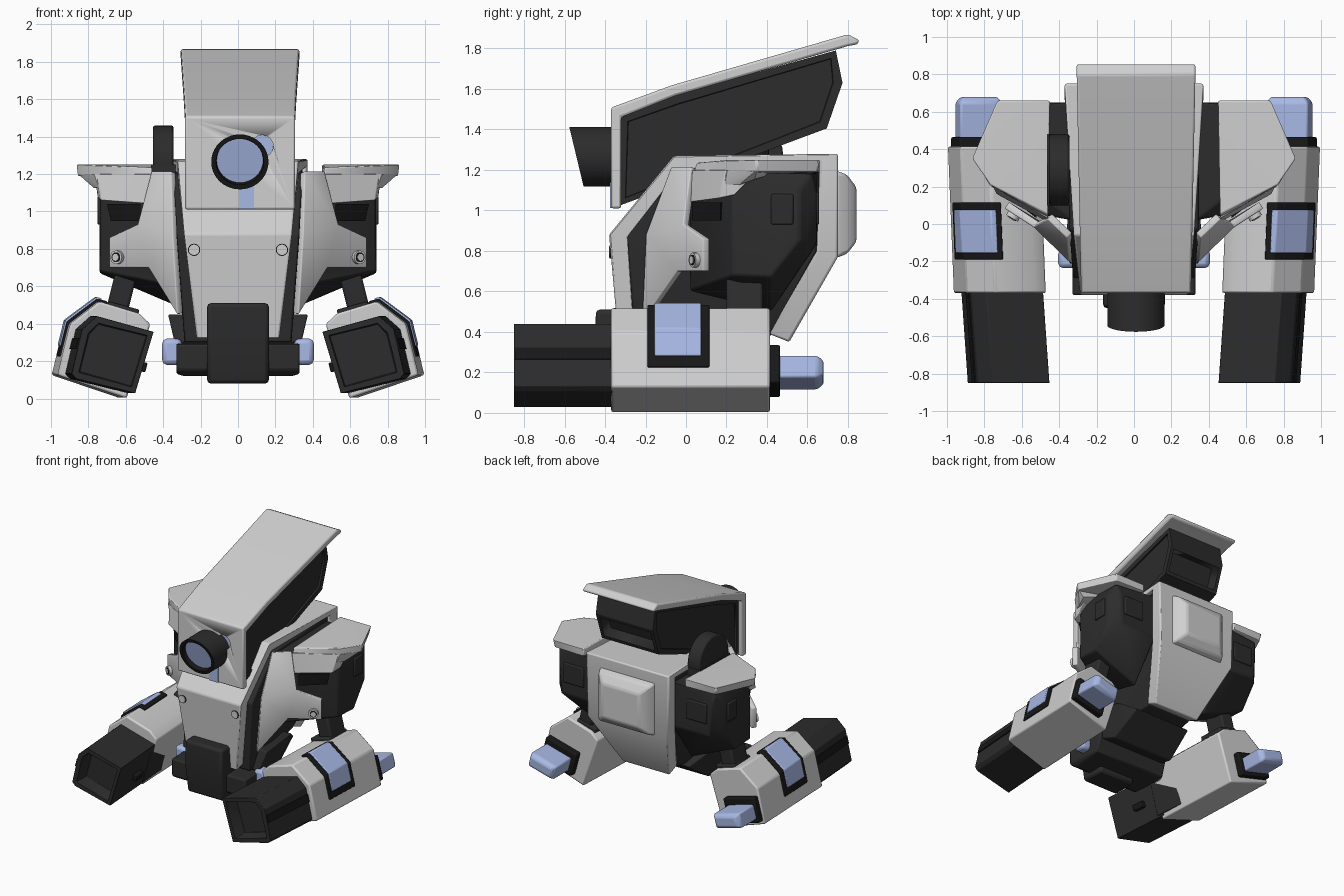
import bpy, bmesh, math
from mathutils import Vector

if "Cube" in bpy.data.objects:
    bpy.data.objects.remove(bpy.data.objects["Cube"])


def material(name, rgb):
    m = bpy.data.materials.new(name)
    m.diffuse_color = (*rgb, 1)
    m.use_nodes = True
    m.node_tree.nodes["Principled BSDF"].inputs["Base Color"].default_value = m.diffuse_color
    return m


GREY = material("light grey", (0.63, 0.63, 0.63))
DARK = material("charcoal", (0.025, 0.025, 0.025))
BLACK = material("black", (0.009, 0.009, 0.010))
BLUE = material("pale blue", (0.39, 0.48, 0.78))


def finish(name, bm, mat, bevel=0.0, solid=0.0):
    bmesh.ops.recalc_face_normals(bm, faces=bm.faces)
    me = bpy.data.meshes.new(name)
    bm.to_mesh(me)
    bm.free()
    me.materials.append(mat)
    ob = bpy.data.objects.new(name, me)
    bpy.context.collection.objects.link(ob)
    if solid:
        md = ob.modifiers.new("thickness", 'SOLIDIFY')
        md.thickness, md.offset = solid, 0
    if bevel:
        md = ob.modifiers.new("bevel", 'BEVEL')
        md.width, md.segments = bevel, 2
        md.limit_method, md.angle_limit = 'ANGLE', math.radians(30)
    bpy.ops.object.select_all(action='DESELECT')
    ob.select_set(True)
    bpy.context.view_layer.objects.active = ob
    bpy.ops.object.shade_smooth_by_angle(angle=math.radians(30))
    return ob


def hull(name, pts, mat, bevel=0.0):
    """Convex block around a set of points."""
    bm = bmesh.new()
    for p in pts:
        bm.verts.new(p)
    bmesh.ops.convex_hull(bm, input=bm.verts)
    loose = [v for v in bm.verts if not v.link_faces]
    bmesh.ops.delete(bm, geom=loose, context='VERTS')
    bmesh.ops.dissolve_limit(bm, angle_limit=math.radians(1.5), verts=bm.verts, edges=bm.edges)
    return finish(name, bm, mat, bevel)


def box(name, x, y, z, mat, bevel=0.0):
    return hull(name, [(a, b, c) for a in x for b in y for c in z], mat, bevel)


def cyl(name, p, q, r, mat, n=32, bevel=0.0):
    p, q = Vector(p), Vector(q)
    rot = (q - p).to_track_quat('Z', 'Y')
    ring = [rot @ Vector((r * math.cos(2 * math.pi * i / n), r * math.sin(2 * math.pi * i / n), 0))
            for i in range(n)]
    return hull(name, [p + v for v in ring] + [q + v for v in ring], mat, bevel)


def recess(ob, direction, border, depth, mats=()):
    """Sink the face that looks most along a direction; mats = (floor, rim)."""
    d = Vector(direction)
    bm = bmesh.new()
    bm.from_mesh(ob.data)
    f = max(bm.faces, key=lambda f: round(f.normal.dot(d), 2) * 10 + f.calc_area())
    rim = bmesh.ops.inset_region(bm, faces=[f], thickness=border)["faces"]
    rim += bmesh.ops.inset_region(bm, faces=[f], thickness=0.004, depth=-depth)["faces"]
    for m in mats:
        ob.data.materials.append(m)
    if mats:
        for r in rim:
            r.material_index = 2
        f.material_index = 1
    bm.to_mesh(ob.data)
    bm.free()


def band(name, outer, inner, width, mat, bevel, cx=0.0):
    """Thick bent plate following a side profile, width(y, z) gives half width."""
    bm = bmesh.new()
    rows = []
    for (yo, zo), (yi, zi) in zip(outer, inner):
        w = width(yo, zo)
        rows.append([bm.verts.new(p) for p in
                     ((cx - w, yo, zo), (cx + w, yo, zo), (cx + w, yi, zi), (cx - w, yi, zi))])
    for a, b in zip(rows, rows[1:]):
        for i in range(4):
            j = (i + 1) % 4
            bm.faces.new((a[i], a[j], b[j], b[i]))
    bm.faces.new(rows[0])
    bm.faces.new(rows[-1])
    return finish(name, bm, mat, bevel)


# ---- Head: bent hood, dark body, eye ----
HX = .011
hood = band("head_hood",
     [(-.37, 1.01), (-.37, 1.508), (-.07, 1.618), (.80, 1.87), (.858, 1.84)],
     [(-.32, 1.01), (-.32, 1.46), (-.055, 1.565), (.80, 1.812), (.846, 1.82)],
     lambda y, z: .294 + .02 * (y + .37), GREY, .014, HX)
# round hole in the hood with a blue sensor at its floor
cutter = cyl("sensor_hole_cutter", (.13, -.45, 1.35), (.13, -.335, 1.35), .058, GREY)
cutter.hide_render = True
cut = hood.modifiers.new("sensor_hole", 'BOOLEAN')
cut.operation, cut.object = 'DIFFERENCE', cutter
cyl("small_sensor", (.13, -.338, 1.35), (.13, -.332, 1.35), .057, BLUE)
box("sensor_strip", (.005, .085), (-.376, -.366), (1.012, 1.14), BLUE)
head_side = [(-.325, 1.025), (-.325, 1.465), (-.055, 1.57), (.74, 1.79),
             (.773, 1.63), (.695, 1.405), (.015, 1.295)]
head = hull("head_body", [(HX + x, y, z) for x in (-.255, .255) for y, z in head_side], DARK)
for d in ((1, 0, 0), (-1, 0, 0)):
    recess(head, d, .045, .012)
recess(head, (0, .95, -.3), .04, .09)
cyl("neck", (HX, .25, 1.2), (HX, .25, 1.38), .16, DARK)
eye_pts = []
for i in range(40):
    a = 2 * math.pi * i / 40
    x, z = .01 + .153 * math.cos(a), .147 * math.sin(a)
    eye_pts += [(x, -.541 - .24 * z, 1.265 + z), (x, -.34, 1.265 + z)]
eye = hull("eye_barrel", eye_pts, DARK)
recess(eye, (0, -1, -.24), .025, .035, (BLUE, BLACK))

# ---- Torso: wrap-round shell, dark core, back plate ----
band("torso_shell",
     [(-.33, .32), (-.38, .88), (-.06, 1.27), (.75, 1.28), (.75, .77), (.51, .35)],
     [(-.25, .34), (-.285, .87), (-.03, 1.2), (.66, 1.24), (.645, .80), (.41, .39)],
     lambda y, z: (.303 + .06 * (y + .38) - .125 * max(0, 1 - z) if y < .1
                   else .371 - .36 * max(0, .8 - z)), GREY, .01)
core = [(-.25, .30, .285), (-.29, .87, .327), (-.03, 1.2, .345), (.66, 1.23, .345),
        (.645, .8, .335), (.42, .38, .20)]
hull("torso_core", [(s * w, y, z) for y, z, w in core for s in (-1, 1)], DARK, .01)
hull("back_plate", [(s * x, y, z) for s in (-1, 1) for x, y, zs in
     ((.25, .74, (.765, 1.197)), (.225, .795, (.785, 1.177)), (.165, .842, (.845, 1.115)))
     for z in zs], GREY, .015)

# ---- Pelvis ----
hull("pelvis_front_block", [(x, y, z) for x in (-.165, .165) for y, z in
     ((-.445, .51), (-.45, .30), (-.41, .08), (-.2, .08), (-.2, .51))], DARK, .02)
hull("pelvis_bar", [(s * x, y, z) for s in (-1, 1) for x, y, z in
     ((.33, -.38, .15), (.33, -.38, .29), (.33, .0, .3), (.33, -.05, .13), (.30, -.33, .12))],
     DARK, .012)
hull("pelvis_upper", [(s * x, y, z) for s in (-1, 1) for x, y, z in
     ((.34, -.22, .30), (.375, -.16, .45), (.34, .2, .45), (.26, .34, .36), (.28, .1, .2))],
     DARK, .01)

# ---- Disc fin beside the head ----
cyl("shoulder_disc", (-.455, .29, 1.27), (-.345, .29, 1.27), .19, DARK, 32, .012)
box("disc_mount", (-.465, -.335), (.10, .48), (1.0, 1.25), DARK)

# ---- Forearm cross-sections (local, tilted about y) ----
C, S = math.cos(math.radians(15)), math.sin(math.radians(15))
SLEEVE = [(-.175, .20), (-.10, .24), (.12, .247), (.240, .09), (.235, -.192), (-.155, -.217)]
GUN = [(-.205, .165), (.11, .168), (.168, .08), (.160, -.165), (.13, -.185), (-.195, -.178)]
FRAME = [(.07, .2), (.072, .26), (.127, .26), (.252, .1), (.249, -.09), (.2, -.09)]
WINDOW = [(.10, .2), (.102, .268), (.132, .268), (.261, .106), (.258, -.035), (.2, -.035)]


def rect(u0, u1, w0, w1):
    return [(u0, w0), (u1, w0), (u1, w1), (u0, w1)]


for s, tag in ((1, "right"), (-1, "left")):

    def mir(pts):
        return [(s * x, y, z) for x, y, z in pts]

    def loft(sections, yaw, y0, dx=0.0):
        """Points of arm sections placed along y with a slight yaw."""
        return mir([(.72 + dx + u * C - w * S + yaw * (y - y0), y, .25 + u * S + w * C)
                    for sec, y in sections for u, w in sec])

    # shoulder pod and its details
    hull(tag + "_shoulder_pod", mir([
        (.33, .02, 1.18), (.50, .05, 1.12), (.735, .23, 1.08), (.70, .30, 1.19), (.70, .62, 1.18),
        (.74, .56, 1.1), (.74, .56, .85), (.68, .645, 1.1), (.66, .645, .84), (.33, .65, 1.19),
        (.33, .645, .83), (.74, .23, .68), (.74, .42, .67), (.45, .05, .68), (.33, .02, .6),
        (.34, .42, .5), (.45, .42, .6)]), DARK, .012)
    box(tag + "_pod_side_block", (s * .70, s * .752), (.42, .53), (.93, 1.08), DARK, .008)
    box(tag + "_pod_rear_block", (s * .46, s * .64), (.60, .658), (.93, 1.09), DARK, .008)
    hull(tag + "_pod_front_vent", mir([(.52, .03, .95), (.52, .03, 1.04), (.70, .17, 1.04),
         (.68, .17, .95), (.55, .2, .95), (.55, .2, 1.04)]), BLACK)
    # shoulder pad: thin overhanging slab, two-step flare, front lip
    hull(tag + "_pad_slab", mir([
        (.45, .66, 1.25), (.73, .66, 1.25), (.865, .35, 1.25), (.77, .21, 1.25), (.46, .05, 1.235),
        (.45, .66, 1.19), (.72, .65, 1.19), (.858, .35, 1.19), (.765, .21, 1.185),
        (.46, .03, 1.17)]), GREY, .008)
    hull(tag + "_pad_flare", mir([
        (.855, .35, 1.20), (.77, .205, 1.20), (.795, .34, 1.155), (.745, .19, 1.13),
        (.77, .26, 1.125), (.5, .1, 1.2), (.5, .5, 1.2), (.5, .1, 1.14), (.5, .35, 1.15)]), GREY)
    hull(tag + "_pad_front_lip", mir([
        (.46, .03, 1.20), (.755, .20, 1.20), (.46, .01, 1.04), (.735, .16, 1.06),
        (.765, .34, 1.18), (.75, .24, 1.075), (.5, .3, 1.18), (.47, .1, 1.05)]), GREY, .006)
    # folded chest side plate
    pts = mir([(.345, -.06, 1.21), (.45, .04, 1.21), (.525, .0, .93), (.68, .10, .86),
               (.68, .10, .70), (.465, -.03, .70), (.31, -.205, .45), (.335, -.185, .88)])
    bm = bmesh.new()
    v = [bm.verts.new(p) for p in pts]
    for f in ((0, 1, 2, 7), (7, 2, 5, 6), (2, 3, 4, 5)):
        bm.faces.new([v[i] for i in f])
    finish(tag + "_chest_side_plate", bm, GREY, .006, .04)
    # screws on side plate and chest
    for r, d, m in ((.036, .045, GREY), (.026, .048, BLACK), (.019, .051, GREY)):
        p = Vector((s * .63, .07, .755))
        cyl(tag + "_plate_screw", p, p + Vector((s * .5, -.87, 0)) * d, r, m, 20)
    for r, y, m in ((.033, -.377, BLACK), (.028, -.380, GREY)):
        cyl(tag + "_chest_screw", (s * .235, -.36, .795), (s * .235, y, .795), r, m, 20)
    # hip stub
    box(tag + "_hip_stub", (s * .30, s * .405), (-.235, -.135), (.18, .32), BLUE, .025)
    # upper arm and elbow
    hull(tag + "_upper_arm", mir([(x, y, z) for y in (.20, .38) for x, z in
         ((.52, .74), (.64, .74), (.60, .42), (.72, .42))]), DARK, .015)
    hull(tag + "_elbow", loft([(rect(-.12, .05, .2, .265), .17), (rect(-.12, .05, .2, .265), .39)],
         .04, .4), DARK, .01)
    # forearm sleeve
    hull(tag + "_sleeve", loft([(SLEEVE, -.37), (SLEEVE, .415)], .04, .4), GREY, .012)
    # gun barrel with sunken muzzle, and its inner root
    gun = hull(tag + "_gun", loft([(GUN, -.85), (GUN, -.34)], .07, -.85, -.028), DARK, .008)
    recess(gun, (0, -1, 0), .04, .12)
    root = rect(-.205, -.05, -.165, .16)
    hull(tag + "_gun_root", loft([(root, -.4), (root, -.14)], .07, -.85, -.028), DARK, .008)
    groove = rect(.14, .173, -.03, .03)
    hull(tag + "_gun_groove", loft([(groove, -.845), (groove, -.35)], .07, -.85, -.028), BLACK)
    knob = rect(-.235, -.19, -.05, .0)
    hull(tag + "_gun_knob", loft([(knob, -.6), (knob, -.5)], .07, -.85, -.028), BLACK, .006)
    # wrapped window on the sleeve
    hull(tag + "_window_frame", loft([(FRAME, -.19), (FRAME, .115)], .04, .4), BLACK, .006)
    hull(tag + "_window", loft([(WINDOW, -.155), (WINDOW, .075)], .04, .4), BLUE, .006)
    # rear socket and blue end block
    sock = rect(-.06, .225, -.165, .03)
    hull(tag + "_rear_socket", loft([(sock, .38), (sock, .465)], .0, .4), BLACK, .01)
    big, small = rect(-.025, .21, -.135, -.02), rect(.0, .185, -.115, -.04)
    hull(tag + "_rear_block", loft([(big, .44), (big, .65), (small, .68)], .0, .4), BLUE, .012)
